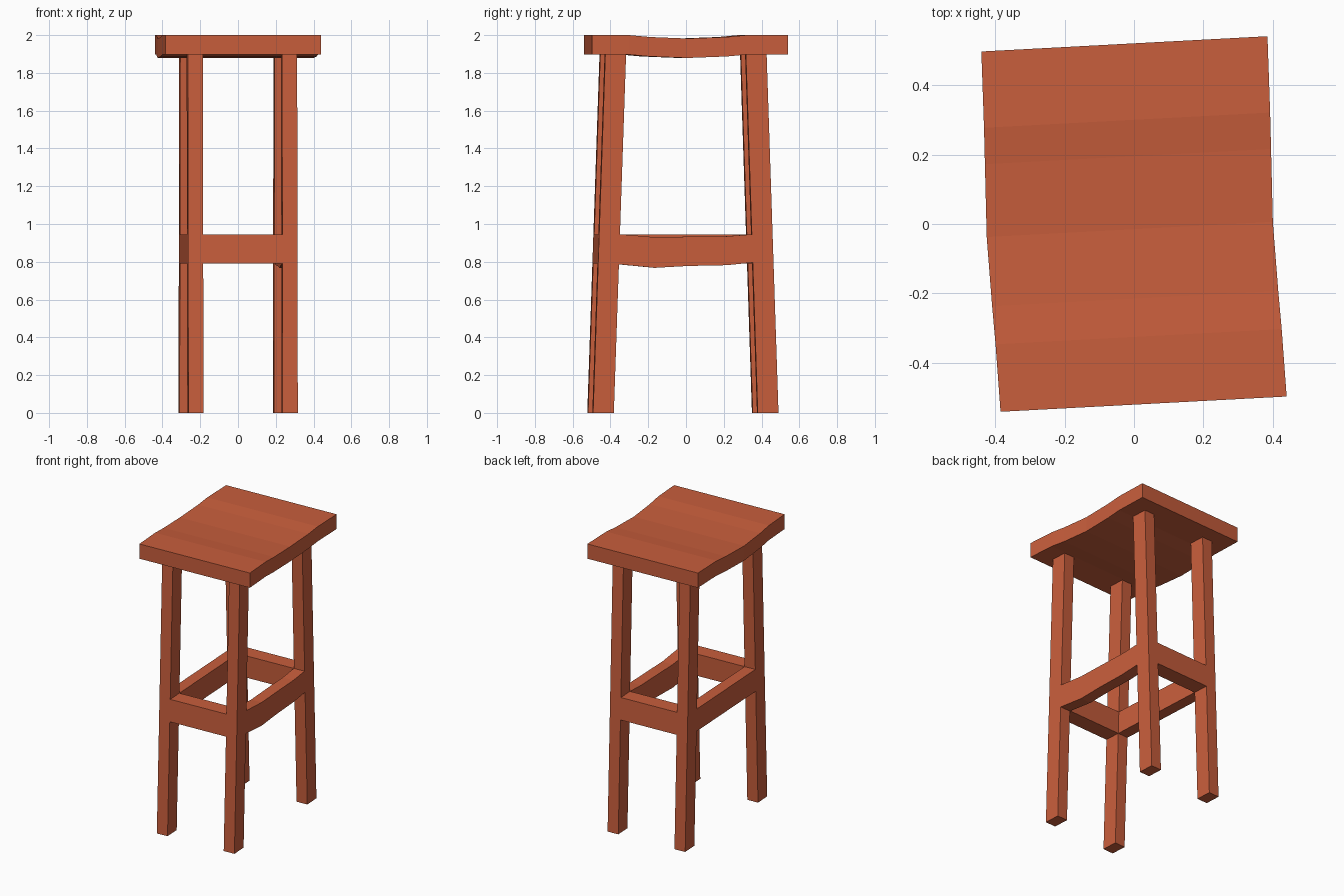
import bpy, bmesh, math
from mathutils import Matrix

if "Cube" in bpy.data.objects:
    bpy.data.objects.remove(bpy.data.objects["Cube"])

wood = bpy.data.materials.new("orange brown wood")
wood.diffuse_color = (0.58, 0.112, 0.045, 1)
wood.use_nodes = True
wood.node_tree.nodes["Principled BSDF"].inputs["Base Color"].default_value = wood.diffuse_color
TURN = Matrix.Rotation(math.radians(3.05), 4, 'Z')  # whole stool is slightly turned


def loft(name, rings):
    """Join four-cornered rings into one closed solid."""
    bm = bmesh.new()
    rows = [[bm.verts.new(p) for p in r] for r in rings]
    for a, b in zip(rows, rows[1:]):
        for i in range(4):
            j = (i + 1) % 4
            bm.faces.new((a[i], a[j], b[j], b[i]))
    bm.faces.new(rows[0])
    bm.faces.new(rows[-1])
    bmesh.ops.recalc_face_normals(bm, faces=bm.faces)
    bm.transform(TURN)
    me = bpy.data.meshes.new(name)
    bm.to_mesh(me)
    bm.free()
    me.materials.append(wood)
    ob = bpy.data.objects.new(name, me)
    bpy.context.collection.objects.link(ob)


def xz_ring(x0, x1, y, z0, z1):
    return [(x0, y, z0), (x1, y, z0), (x1, y, z1), (x0, y, z1)]


def xy_ring(x, y, z, w=0.04, d=0.055):
    return [(x - w, y - d, z), (x + w, y - d, z), (x + w, y + d, z), (x - w, y + d, z)]


# Seat: dished along its length, bowed a little sideways (y, sag, side shift)
stations = [(-0.52, 0, 0), (-0.325, 0, -0.004), (-0.215, 0.01, -0.008), (-0.015, 0.018, -0.013),
            (0.195, 0.01, -0.007), (0.3, 0, -0.004), (0.52, 0, 0)]
loft("seat", [xz_ring(-0.413 + s, 0.413 + s, y, 1.897 - d, 2.0 - d) for y, d, s in stations])

# Legs: lean inwards front to back
FRONT, BACK = (-0.453, -0.388), (0.42, 0.357)
for side, x in (("left", -0.25), ("right", 0.25)):
    for end, (y0, y1) in (("front", FRONT), ("back", BACK)):
        loft(f"{end}_{side}_leg", [xy_ring(x, y0, 0), xy_ring(x, y1, 1.9)])

# Front and back stretchers, flush with the legs and following their lean
for end, (y0, y1) in (("front", FRONT), ("back", BACK)):
    rings = []
    for z in (0.79, 0.945):
        y = y0 + (y1 - y0) * z / 1.9
        rings.append(xy_ring(0, y, z, w=0.22))
    loft(f"{end}_stretcher", rings)

# Side stretchers: the left one straight, the right one sagging
loft("left_stretcher", [xz_ring(-0.29, -0.21, y, 0.79, 0.945) for y in (-0.4, 0.37)])
sag = [(-0.4, 0.79, 0.945), (-0.355, 0.785, 0.945), (-0.18, 0.768, 0.93),
       (0, 0.778, 0.933), (0.2, 0.782, 0.935), (0.33, 0.795, 0.945), (0.37, 0.795, 0.945)]
loft("right_stretcher", [xz_ring(0.21, 0.29, y, a, b) for y, a, b in sag])
